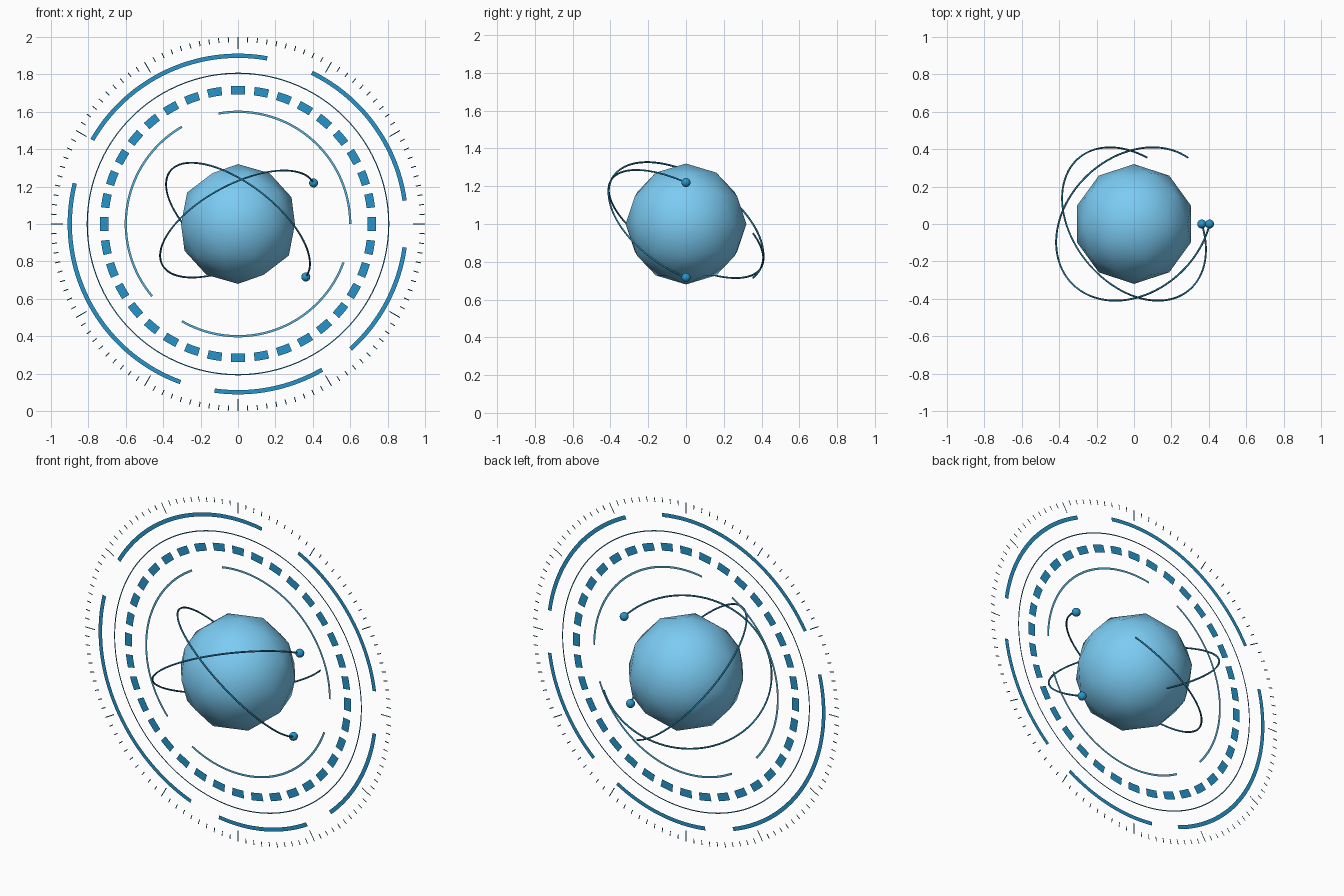
import bpy, bmesh
from math import sin, cos, radians, ceil

if "Cube" in bpy.data.objects:
    bpy.data.objects.remove(bpy.data.objects["Cube"])

C = 1.0  # height of the shared centre


def material(name, rgb):
    m = bpy.data.materials.new(name)
    m.diffuse_color = (*rgb, 1)
    m.use_nodes = True
    m.node_tree.nodes["Principled BSDF"].inputs["Base Color"].default_value = m.diffuse_color
    return m


SKY = material("sky", (0.20, 0.60, 0.90))
BLUE = material("blue", (0.02, 0.30, 0.60))
PALE = material("pale", (0.10, 0.45, 0.72))
DEEP = material("deep", (0.02, 0.20, 0.36))


def flat_arcs(name, arcs, mat, step=2.5):
    """Flat ring pieces in the XZ plane; arcs = (inner r, outer r, start deg, end deg)."""
    bm = bmesh.new()
    for r0, r1, a0, a1 in arcs:
        n = max(1, ceil((a1 - a0) / step))
        prev = None
        for i in range(n + 1):
            a = radians(a0 + (a1 - a0) * i / n)
            pair = [bm.verts.new((r * cos(a), 0, C + r * sin(a))) for r in (r0, r1)]
            if prev:
                bm.faces.new((prev[0], prev[1], pair[1], pair[0])).normal_flip()
            prev = pair
    bmesh.ops.remove_doubles(bm, verts=bm.verts, dist=1e-5)
    me = bpy.data.meshes.new(name)
    bm.to_mesh(me)
    bm.free()
    me.materials.append(mat)
    ob = bpy.data.objects.new(name, me)
    bpy.context.collection.objects.link(ob)
    return ob


# Dial of ticks, long every 30 degrees
flat_arcs("tick_dial", [(0.935 if i % 10 == 0 else 0.972, 1.0, i * 3 - 0.15, i * 3 + 0.15)
                        for i in range(120)], DEEP)

# Concentric broken and whole rings
flat_arcs("outer_arcs", [(0.888, 0.911, a, b) for a, b in
                         ((8, 64), (80, 150), (166, 250), (262, 300), (312, 352))], BLUE)
flat_arcs("thin_ring", [(0.803, 0.809, 0, 360)], DEEP)
flat_arcs("dashed_ring", [(0.693, 0.738, i * 10 - 3, i * 10 + 3) for i in range(36)], BLUE)
flat_arcs("inner_arcs", [(0.594, 0.606, a, a + 100) for a in (0, 120, 240)], PALE)

# Core globe, coarse silhouette with smooth shading
bpy.ops.mesh.primitive_ico_sphere_add(subdivisions=2, radius=0.32, location=(0, 0, C))
core = bpy.context.object
core.name = "core_globe"
core.data.materials.append(SKY)
bpy.ops.object.shade_smooth()


def orbit(tag, tilt, R=0.46, lean=27, sweep=300, n=75):
    """Open circular wire starting at y = 0, with a bead on its first end."""
    t, l = radians(tilt), radians(lean)
    cu = bpy.data.curves.new("orbit_wire_" + tag, "CURVE")
    cu.dimensions = "3D"
    cu.bevel_depth = 0.005
    cu.bevel_resolution = 1
    cu.use_fill_caps = True
    sp = cu.splines.new("POLY")
    sp.points.add(n)
    for i, p in enumerate(sp.points):
        a = radians(sweep * i / n)
        u, w = R * cos(a), R * sin(a) * sin(l)
        p.co = (u * cos(t) - w * sin(t), -R * sin(a) * cos(l),
                C + u * sin(t) + w * cos(t), 1)
    cu.materials.append(DEEP)
    bpy.context.collection.objects.link(bpy.data.objects.new(cu.name, cu))
    bpy.ops.mesh.primitive_uv_sphere_add(segments=16, ring_count=10, radius=0.024,
                                         location=(R * cos(t), 0, C + R * sin(t)))
    bead = bpy.context.object
    bead.name = "orbit_bead_" + tag
    bead.data.materials.append(BLUE)
    bpy.ops.object.shade_smooth()


# Two crossing orbits
orbit("upper", 28.5)
orbit("lower", -38)
